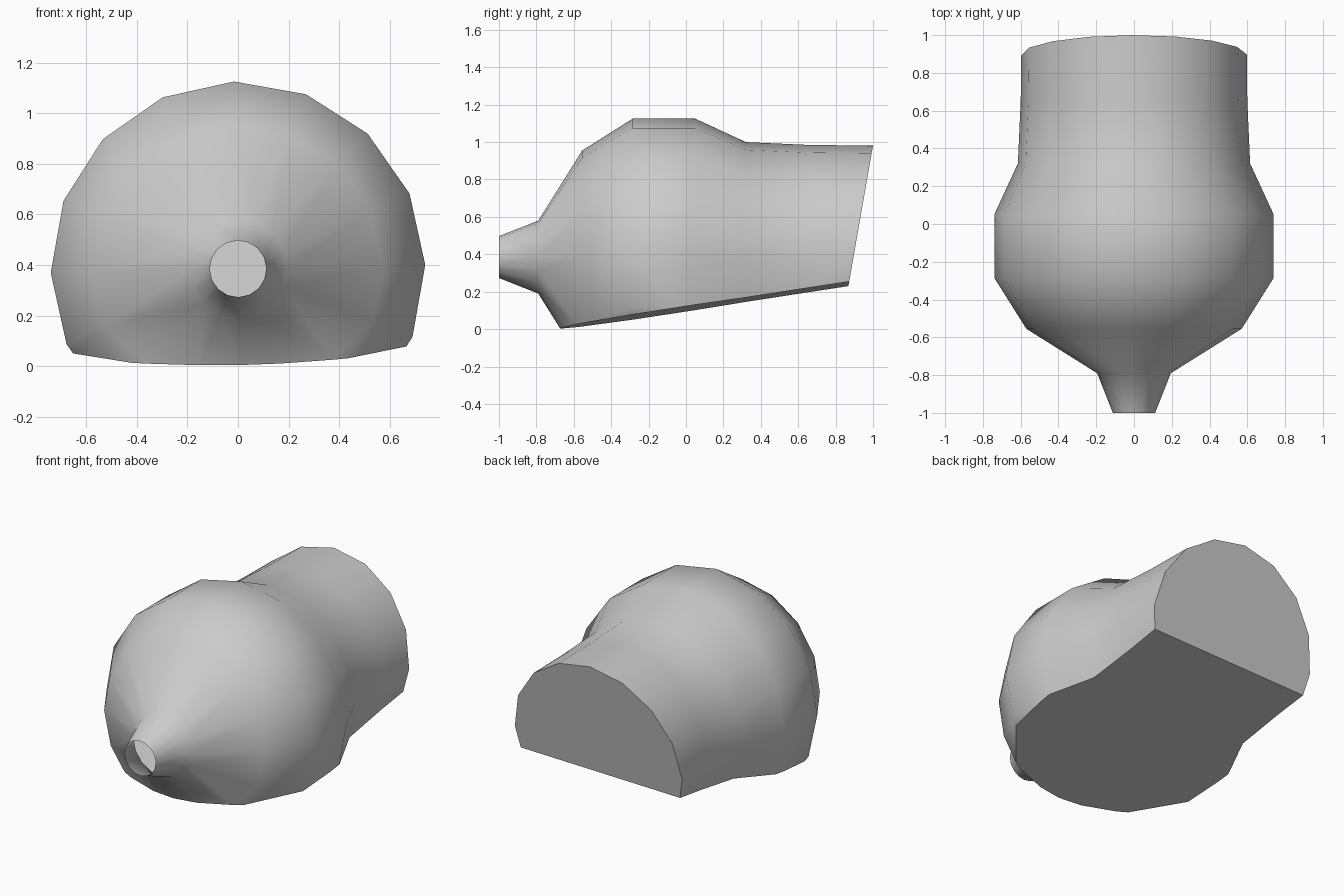
import bpy, bmesh, math
from mathutils import Vector

if "Cube" in bpy.data.objects:
    bpy.data.objects.remove(bpy.data.objects["Cube"])

SIDES = 16
AXIS_Z = 0.385
TURN = math.radians(1.2)
# body profile along y: (y, radius), extended past the rear cut
PROFILE = [(-1.0, 0.112), (-0.79, 0.195), (-0.555, 0.57), (-0.285, 0.74),
           (0.05, 0.74), (0.32, 0.615), (0.65, 0.60), (1.15, 0.594)]

bm = bmesh.new()

# lathed shell, open at the spout
rings = []
for y, r in PROFILE:
    angles = [math.tau * i / SIDES + TURN for i in range(SIDES)]
    rings.append([bm.verts.new((r * math.cos(a), y, AXIS_Z + r * math.sin(a)))
                  for a in angles])
for a, b in zip(rings, rings[1:]):
    for i in range(SIDES):
        j = (i + 1) % SIDES
        bm.faces.new((a[i], a[j], b[j], b[i])).smooth = True
bm.faces.new(rings[-1]).smooth = False


def slice_and_cap(point, normal):
    """Remove everything on the normal side and close the cut with a flat face."""
    geom = bm.verts[:] + bm.edges[:] + bm.faces[:]
    cut = bmesh.ops.bisect_plane(bm, geom=geom, plane_co=point, plane_no=normal,
                                 clear_outer=True)["geom_cut"]
    edges = [e for e in cut if isinstance(e, bmesh.types.BMEdge)]
    for f in bmesh.ops.edgeloop_fill(bm, edges=edges)["faces"]:
        f.smooth = False


# sloping underside, then leaning rear end
slice_and_cap(Vector((0, -0.67, 0.005)), Vector((0.021, 0.154, -1)).normalized())
slice_and_cap(Vector((0, 0.87, 0.24)), Vector((0, 1, -0.175)).normalized())

# crisp borders around the flat cuts
for f in bm.faces:
    if not f.smooth:
        for e in f.edges:
            e.smooth = False
bmesh.ops.recalc_face_normals(bm, faces=bm.faces[:])

mesh = bpy.data.meshes.new("body")
bm.to_mesh(mesh)
bm.free()
body = bpy.data.objects.new("body", mesh)
bpy.context.collection.objects.link(body)
